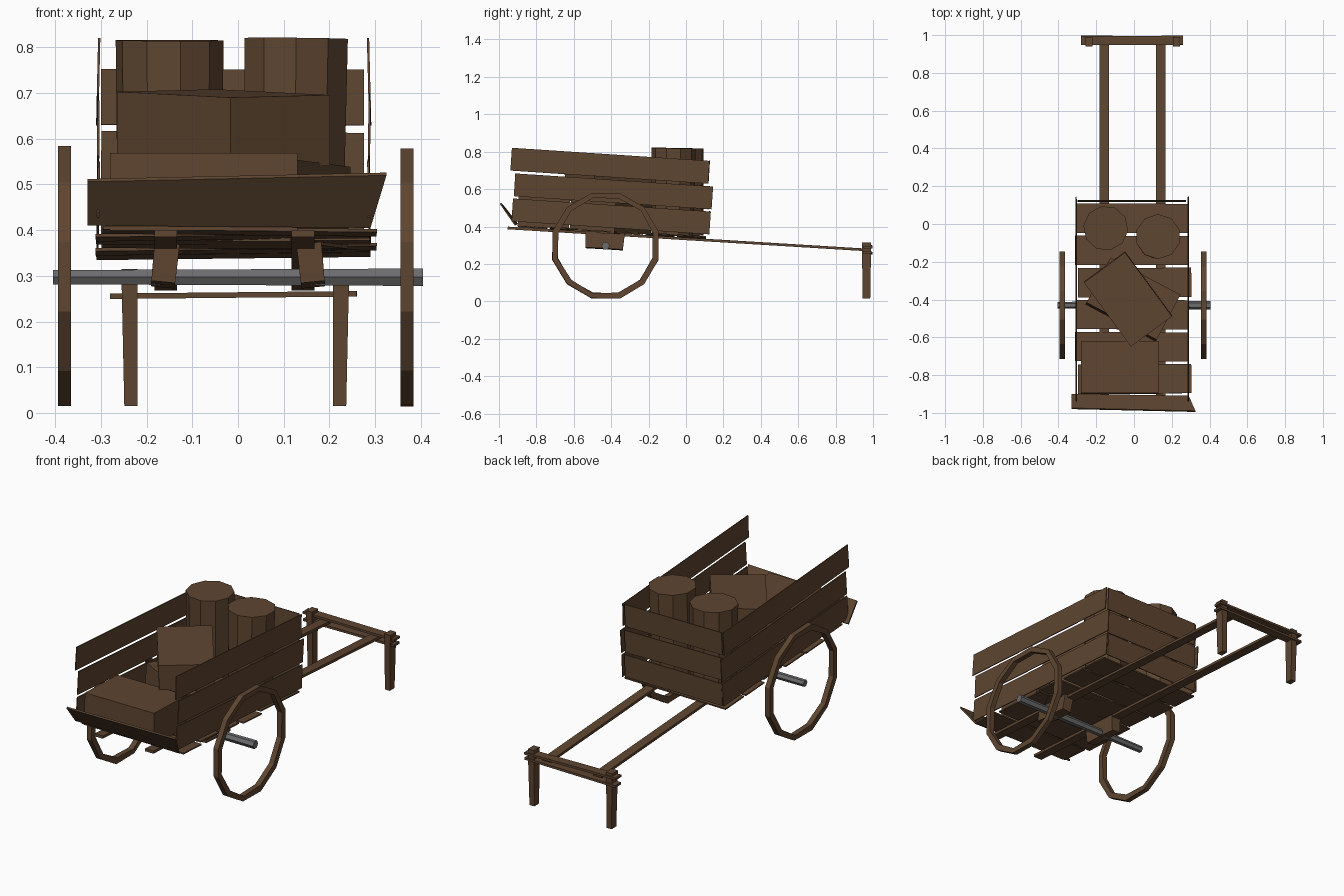
import bpy, bmesh, math, random
from mathutils import Vector, Matrix

random.seed(4)
cube = bpy.data.objects.get("Cube")
if cube:
    bpy.data.objects.remove(cube, do_unlink=True)


def material(name, rgb):
    m = bpy.data.materials.new(name)
    m.use_nodes = True
    color = (*rgb, 1.0)
    m.diffuse_color = color
    m.node_tree.nodes["Principled BSDF"].inputs["Base Color"].default_value = color
    return m


WOOD = material("brown wood", (0.112, 0.060, 0.030))
IRON = material("grey iron", (0.15, 0.15, 0.155))
TILT = math.radians(-3.5)


def bed_z(y):
    """Height of the sloping cart bed at a given y."""
    return 0.34 - 0.06 * y


def finish(name, bm, mat=WOOD):
    bmesh.ops.recalc_face_normals(bm, faces=bm.faces)
    mesh = bpy.data.meshes.new(name)
    bm.to_mesh(mesh)
    bm.free()
    mesh.materials.append(mat)
    obj = bpy.data.objects.new(name, mesh)
    bpy.context.collection.objects.link(obj)
    return obj


def box(name, center, size, rot=(0, 0, 0), taper=1.0):
    """Box with optional rotation; taper scales the bottom end."""
    bm = bmesh.new()
    bmesh.ops.create_cube(bm, size=1)
    for v in bm.verts:
        k = taper if v.co.z < 0 else 1
        v.co = Vector((v.co.x * size[0] * k, v.co.y * size[1] * k, v.co.z * size[2]))
    obj = finish(name, bm)
    obj.location = center
    obj.rotation_euler = rot
    return obj


def cylinder(name, center, r1, r2, depth, sides, rot=(0, 0, 0), mat=WOOD):
    bm = bmesh.new()
    bmesh.ops.create_cone(bm, cap_ends=True, segments=sides,
                          radius1=r1, radius2=r2, depth=depth)
    obj = finish(name, bm, mat)
    obj.location = center
    obj.rotation_euler = rot
    return obj


# Floor planks laid across the bed
for i in range(6):
    y = 0.03 - i * 0.17
    box(f"floor_plank_{i}", (random.uniform(-0.015, 0.005), y, bed_z(y) + 0.008),
        (0.6, 0.155, 0.007),
        (TILT, random.uniform(-0.015, 0.015), random.uniform(-0.01, 0.01)))

# Side boards and headboards, three rows each
for i, z in enumerate((0.454, 0.588, 0.725)):
    shift = (0.0, 0.012, -0.006)[i]
    for label, x in (("right", -0.306), ("left", 0.287)):
        box(f"side_board_{label}_{i}", (x, -0.4 + shift, z), (0.005, 1.06, 0.122),
            (TILT - 0.005, random.uniform(-0.03, 0.03), 0))
    box(f"headboard_{i}", (-0.012, 0.122, z - 0.034), (0.575, 0.005, 0.122),
        (TILT, random.uniform(-0.01, 0.01), 0))

# Leaning tailgate
bm = bmesh.new()
corners = ((-0.33, -0.905, 0.41), (0.29, -0.915, 0.405),
           (0.325, -0.995, 0.52), (-0.33, -0.98, 0.506))
bm.faces.new([bm.verts.new(c) for c in corners])
gate = bmesh.ops.extrude_face_region(bm, geom=bm.faces[:])
bmesh.ops.translate(bm, vec=(0, 0.006, 0.006),
                    verts=[g for g in gate["geom"] if isinstance(g, bmesh.types.BMVert)])
finish("tailgate", bm)

# Long shafts under the bed, bearing blocks and front legs
for label, s in (("right", -1), ("left", 1)):
    box(f"shaft_{label}", (s * 0.15 - 0.008, 0.01, bed_z(0.01) - 0.006),
        (0.05, 1.93, 0.014), (TILT, 0, 0))
    box(f"axle_block_{label}", (s * 0.16, -0.435, 0.323), (0.055, 0.21, 0.085),
        (TILT, s * -0.1, 0), 0.95)
    box(f"prop_leg_{label}", (s * 0.23 - 0.006, 0.965, 0.165), (0.036, 0.05, 0.3),
        (0, s * 0.01, 0), 0.8)

# Crossbars joining the shafts
box("crossbar_upper", (-0.01, 0.972, 0.292), (0.54, 0.048, 0.012), (0, 0.01, 0.004))
box("crossbar_lower", (-0.01, 0.972, 0.258), (0.54, 0.048, 0.012), (0, -0.01, -0.006))

# Iron axle
cylinder("axle", (0, -0.43, 0.297), 0.018, 0.022, 0.81, 6, (0, math.pi / 2, 0), IRON)

# Wheel rims without spokes, slightly uneven
SIDES = 12
for label, x in (("right", -0.38), ("left", 0.37)):
    bm = bmesh.new()
    rings = []
    for i in range(SIDES):
        a = math.tau * (i + 0.5) / SIDES
        outer = 0.293 + random.uniform(-0.004, 0.004)
        inner = 0.262 + random.uniform(-0.004, 0.004)
        rings.append([bm.verts.new((dx, r * math.cos(a), r * math.sin(a)))
                      for dx, r in ((-0.014, outer), (0.014, outer),
                                    (0.014, inner), (-0.014, inner))])
    for i in range(SIDES):
        p, q = rings[i], rings[(i + 1) % SIDES]
        for k in range(4):
            n = (k + 1) % 4
            bm.faces.new((p[k], p[n], q[n], q[k]))
    finish(f"wheel_rim_{label}", bm).location = (x, -0.43, 0.298)

# Cargo: two barrels and three crates
cylinder("barrel_right", (-0.15, -0.02, 0.583), 0.113, 0.119, 0.465, 10, (0.01, 0, 0.2))
cylinder("barrel_left", (0.125, -0.07, 0.587), 0.112, 0.119, 0.465, 10, (-0.015, 0.01, 0))
box("crate_rear", (-0.075, -0.76, 0.48), (0.41, 0.275, 0.17), (TILT / 2, 0, 0))
box("crate_lower", (-0.005, -0.4, 0.457), (0.42, 0.27, 0.18), (TILT, 0, math.radians(-28)))
box("crate_upper", (-0.032, -0.397, 0.622), (0.42, 0.27, 0.155), (0.02, 0.03, math.radians(-53.7)))
